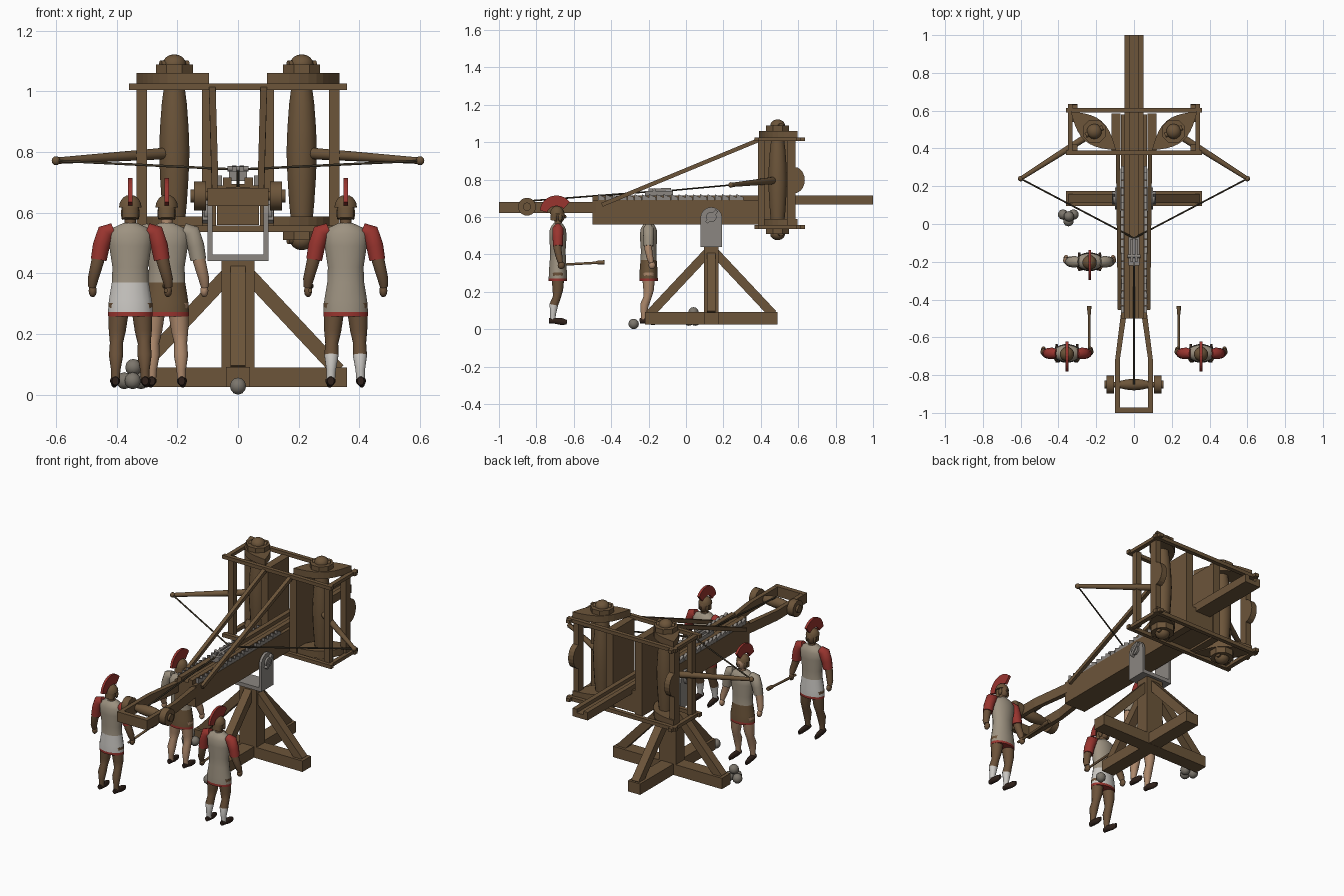
import bpy, bmesh
from math import sin, cos, pi
from mathutils import Vector, Matrix

if "Cube" in bpy.data.objects:
    bpy.data.objects.remove(bpy.data.objects["Cube"])


def material(name, *rgb):
    m = bpy.data.materials.new(name)
    m.use_nodes = True
    m.diffuse_color = (*rgb, 1)
    m.node_tree.nodes["Principled BSDF"].inputs["Base Color"].default_value = (*rgb, 1)
    return m


WOOD = material("brown_wood", .15, .09, .042)
METAL = material("grey_metal", .26, .24, .22)
STONE = material("grey_stone", .2, .18, .15)
ROPE = material("dark_rope", .05, .038, .022)
SKIN = material("tan_skin", .15, .085, .042)
PALE = material("pale_skin", .42, .25, .15)
CLOTH = material("beige_cloth", .34, .29, .22)
WHITE = material("white_cloth", .6, .58, .55)
RED = material("red_cloth", .32, .035, .028)
LEATHER = material("dark_leather", .03, .016, .011)


def finish(name, bm, mat, smooth=False):
    bmesh.ops.recalc_face_normals(bm, faces=bm.faces)
    for f in bm.faces:
        f.smooth = smooth and len(f.verts) < 5
    me = bpy.data.meshes.new(name)
    bm.to_mesh(me)
    bm.free()
    me.materials.append(mat)
    ob = bpy.data.objects.new(name, me)
    bpy.context.collection.objects.link(ob)
    return ob


def loft(name, rings, mat, smooth=False):
    bm = bmesh.new()
    rows = [[bm.verts.new(p) for p in ring] for ring in rings]
    n = len(rows[0])
    for a, b in zip(rows, rows[1:]):
        for i in range(n):
            j = (i + 1) % n
            bm.faces.new((a[i], a[j], b[j], b[i]))
    bm.faces.new(rows[0][::-1])
    bm.faces.new(rows[-1])
    return finish(name, bm, mat, smooth)


def prism(name, pts, axis, lo, hi, mat=WOOD):
    """Extrude a flat outline along x, y or z."""
    def place(p, d):
        q = list(p)
        q.insert("xyz".index(axis), d)
        return q
    return loft(name, [[place(p, d) for p in pts] for d in (lo, hi)], mat)


def box(name, x0, x1, y0, y1, z0, z1, mat=WOOD):
    return prism(name, [(x0, y0), (x1, y0), (x1, y1), (x0, y1)], "z", z0, z1, mat)


def tube(name, pts, radii, mat=WOOD, n=12, smooth=True):
    """Tapered tube through points; a radius may be a (wide, deep) pair."""
    pts = [Vector(p) for p in pts]
    rings = []
    for i, p in enumerate(pts):
        d = (pts[min(i + 1, len(pts) - 1)] - pts[max(i - 1, 0)]).normalized()
        ref = Vector((0, 1, 0)) if abs(d.y) < .9 else Vector((1, 0, 0))
        a = ref.cross(d).normalized()
        b = d.cross(a)
        r = radii[i] if isinstance(radii, (list, tuple)) else radii
        rx, ry = r if isinstance(r, tuple) else (r, r)
        angles = [2 * pi * (k + .5) / n for k in range(n)]
        rings.append([p + a * rx * cos(t) + b * ry * sin(t) for t in angles])
    return loft(name, rings, mat, smooth)


def beam(name, p, q, half, mat=WOOD):
    return tube(name, (p, q), half * 1.414, mat, 4, False)


def ball(name, c, r, mat, seg=14):
    bm = bmesh.new()
    r = r if isinstance(r, tuple) else (r, r, r)
    bmesh.ops.create_uvsphere(bm, u_segments=seg, v_segments=seg // 2 + 1, radius=1,
                              matrix=Matrix.Translation(c) @ Matrix.Diagonal((*r, 1)))
    return finish(name, bm, mat, True)


def bands(ob, *steps):
    """Colour faces above each listed height."""
    for z, mat in steps:
        ob.data.materials.append(mat)
        k = len(ob.data.materials) - 1
        for f in ob.data.polygons:
            if f.center.z > z:
                f.material_index = k


# Stand: crossed feet, post, braces
CY = .135
box("foot_beam_across", -.36, .36, CY - .04, CY + .04, .025, .09)
box("foot_beam_along", -.04, .04, CY - .355, CY + .355, .026, .091)
box("post", -.055, .055, CY - .04, CY + .04, .025, .44)
for s in (-1, 1):
    beam("brace_across", (s * .33, CY, .08), (s * .03, CY, .4), .024)
    beam("brace_along", (0, CY + s * .33, .08), (0, CY + s * .02, .41), .024)

# Swivel fork
box("fork_base", -.1, .1, CY - .058, CY + .058, .44, .462, METAL)
cheek = [(CY - .058, .45), (CY + .058, .45)]
cheek += [(CY + .058 * cos(t * pi / 8), .595 + .058 * sin(t * pi / 8)) for t in range(9)]
for s in (-1, 1):
    prism("fork_cheek", cheek, "x", s * .084, s * .1, METAL)
    tube("fork_pin", ((s * .09, CY, .6), (s * .112, CY, .6)), .028, METAL)
    beam("pin_lever", (s * .108, CY - .025, .57), (s * .108, CY + .03, .635), .009, METAL)

# Stock, channel and tail
box("stock", -.07, .07, -.5, .58, .56, .69)
box("channel_floor", -.05, .05, -.5, 1, .668, .695)
for s in (-1, 1):
    box("channel_rail", s * .022, s * .05, -.5, 1, .69, .716)
    rail = [(s * x, y) for x, y in
            ((.07, -.48), (.1, -.72), (.1, -1), (.075, -1), (.075, -.72), (.04, -.48))]
    prism("tail_rail", rail, "z", .622, .68)
    for i in range(20):
        y = -.47 + i * .039
        prism("ratchet_tooth", [(y, .688), (y + .037, .688), (y + .037, .705), (y, .722)],
              "x", s * .052, s * .068, METAL)
box("tail_end", -.1, .1, -1, -.972, .622, .681)

# Winch
WY, WZ = -.85, .655
tube("winch_drum", [(x, WY, WZ) for x in (-.075, -.04, 0, .04, .075)],
     (.02, .028, .032, .028, .02))
tube("winch_axle", ((-.15, WY, WZ), (.15, WY, WZ)), .015)
for s in (-1, 1):
    tube("winch_wheel", ((s * .105, WY, WZ), (s * .145, WY, WZ)), .048, WOOD, 18)
    tube("winch_hub", ((s * .145, WY, WZ), (s * .157, WY, WZ)), .022)
tube("winch_rope", ((0, WY, .685), (0, -.2, .735)), .005, ROPE, 6)

# Trigger carriage
box("carriage", -.03, .03, -.22, -.07, .705, .738, METAL)
tube("carriage_pin", ((-.035, -.17, .745), (.035, -.17, .745)), .009, METAL)
for s in (-1, 1):
    beam("claw", (s * .012, -.2, .745), (s * .012, -.08, .748), .007, METAL)

# Spring frame
for z0, z1 in ((1.005, 1.026), (.536, .558)):
    for y in (.365, .59):
        box("frame_crossbar", -.36, .36, y, y + .024, z0, z1)
    for s in (-1, 1):
        box("frame_endbar", s * .325, s * .35, .37, .635, z0 + .001, z1 - .001)
for s in (-1, 1):
    box("inner_wall", s * .072, s * .118, .385, .585, .55, 1.012)
    box("outer_front_post", s * .3, s * .335, .385, .42, .55, 1.012)
    box("outer_back_post", s * .3, s * .335, .54, .585, .55, 1.012)
    bulge = [(.58 + .055 * sin(t * pi / 10), .797 + .07 * cos(t * pi / 10)) for t in range(11)]
    prism("post_bulge", bulge, "x", s * .3, s * .335)
    beam("long_brace", (s * .085, .39, 1.012), (s * .075, -.45, .665), .011)

    # Spring bundle with leaf plates, washers and caps at both ends
    BX, BY = .21, .49
    zs = (.55, .63, .72, .8, .88, .96, 1.02)
    tube("spring_bundle", [(s * BX, BY, z) for z in zs],
         (.034, .042, .048, .051, .048, .042, .034), WOOD, 16)
    leaf = []
    for side in (1, -1):
        for i in range(10):
            t = i / 10 if side > 0 else 1 - i / 10
            w = side * .068 * sin(pi * t)
            leaf.append((s * (.095 + .24 * t - .64 * w), .39 + .205 * t + .77 * w))
    prism("upper_leaf", leaf, "z", 1.02, 1.06)
    prism("lower_leaf", leaf, "z", .545, .588)
    for z0, z1, zc in ((1.06, 1.088, 1.088), (.51, .548, .51)):
        tube("washer", ((s * BX, BY, z0), (s * BX, BY, z1)), (.066, .066), WOOD, 8, False)
        ball("cap", (s * BX, BY, zc), (.04, .04, .034), WOOD)
        tube("cap_bar", ((s * BX - .045, BY - .02, zc), (s * BX + .045, BY + .02, zc)), .014, WOOD, 8)

    # Throwing arms and string
    tip = (s * .6, .24, .771)
    tube("arm", ((s * .19, .5, .8), (s * .27, .45, .793), tip), (.02, .019, .011))
    ball("arm_tip", tip, .015, WOOD, 10)
    tube("string", (tip, (0, -.075, .742)), .0045, ROPE, 6)

# Stone shot
for c in ((-.375, .05, .046), (-.32, .05, .046), (-.347, .015, .046), (-.345, .04, .09),
          (0, -.28, .028)):
    ball("stone_shot", c, .028, STONE, 10)


def soldier(x, y, skin, sleeve, shin, skirt, hem, staff_side=0):
    parts = []
    add = parts.append
    # Tunic with hem and skirt bands
    rows = ((.258, .074, .05), (.272, .075, .05), (.31, .072, .049), (.37, .062, .044),
            (.42, .06, .042), (.49, .071, .047), (.53, .074, .045), (.55, .058, .036),
            (.565, .025, .025))
    tunic = tube("tunic", [(0, 0, r[0]) for r in rows], [r[1:] for r in rows], hem, 16)
    bands(tunic, (.268, skirt), (.375, CLOTH))
    add(tunic)
    # Head, helmet and crest
    add(tube("neck", ((0, 0, .55), (0, .003, .59)), .02, skin))
    add(ball("head", (0, .004, .607), (.027, .034, .04), skin))
    add(ball("nose", (0, .039, .602), (.005, .007, .009), skin, 8))
    dome = [(0, -.004, .617 + .042 * sin(t * pi / 10)) for t in range(5)]
    add(tube("helmet", dome, [.038 * cos(t * pi / 10) for t in range(5)], WOOD, 14))
    add(tube("neck_guard", ((0, -.022, .58), (0, -.012, .625)), ((.027, .02), (.03, .026)), WOOD))
    for s in (-1, 1):
        add(ball("cheek_guard", (s * .025, .012, .598), (.006, .012, .022), WOOD, 8))
    arc = [pi * (.2 + .78 * i / 12) for i in range(13)]
    crest = [(-.008 + .088 * cos(t), .63 + .085 * sin(t)) for t in arc]
    crest += [(-.008 + .048 * cos(t), .622 + .036 * sin(t)) for t in arc[::-1]]
    add(prism("crest", crest, "x", -.007, .007, RED))
    for s in (-1, 1):
        # Arms
        add(tube("sleeve", ((s * .055, 0, .545), (s * .08, 0, .535), (s * .096, 0, .49),
                            (s * .104, 0, .445)), (.022, .031, .029, .027), sleeve))
        add(tube("arm", ((s * .1, 0, .47), (s * .11, -.002, .43), (s * .123, .008, .38),
                         (s * .126, .014, .355)), (.023, .021, .018, .013), skin))
        add(ball("hand", (s * .124, .018, .342), (.014, .019, .021), skin, 10))
        # Legs and shoes
        leg = tube("leg", ((s * .037, 0, .3), (s * .043, 0, .21), (s * .046, -.006, .17),
                           (s * .047, -.022, .13), (s * .048, -.026, .08), (s * .049, -.027, .045)),
                   (.037, .029, .022, .024, .016, .014), shin)
        bands(leg, (.12, skin))
        add(leg)
        add(tube("shoe", ((s * .049, -.047, .045), (s * .05, -.02, .046), (s * .053, .02, .041),
                          (s * .055, .048, .037)),
                 ((.014, .011), (.016, .017), (.019, .011), (.013, .006)), LEATHER))
    # Winding lever held forward
    if staff_side:
        sx = staff_side * .118
        add(tube("lever", ((sx, -.01, .343), (sx, .2, .355), (sx, .215, .357), (sx, .25, .358)),
                 (.007, .007, .011, .012), WOOD, 8))
    for ob in parts:
        ob.location = (x, y, 0)


soldier(-.355, -.685, SKIN, RED, SKIN, WHITE, RED, 1)
soldier(.355, -.685, SKIN, RED, WHITE, CLOTH, RED, -1)
soldier(-.235, -.2, PALE, CLOTH, PALE, WOOD, RED)
